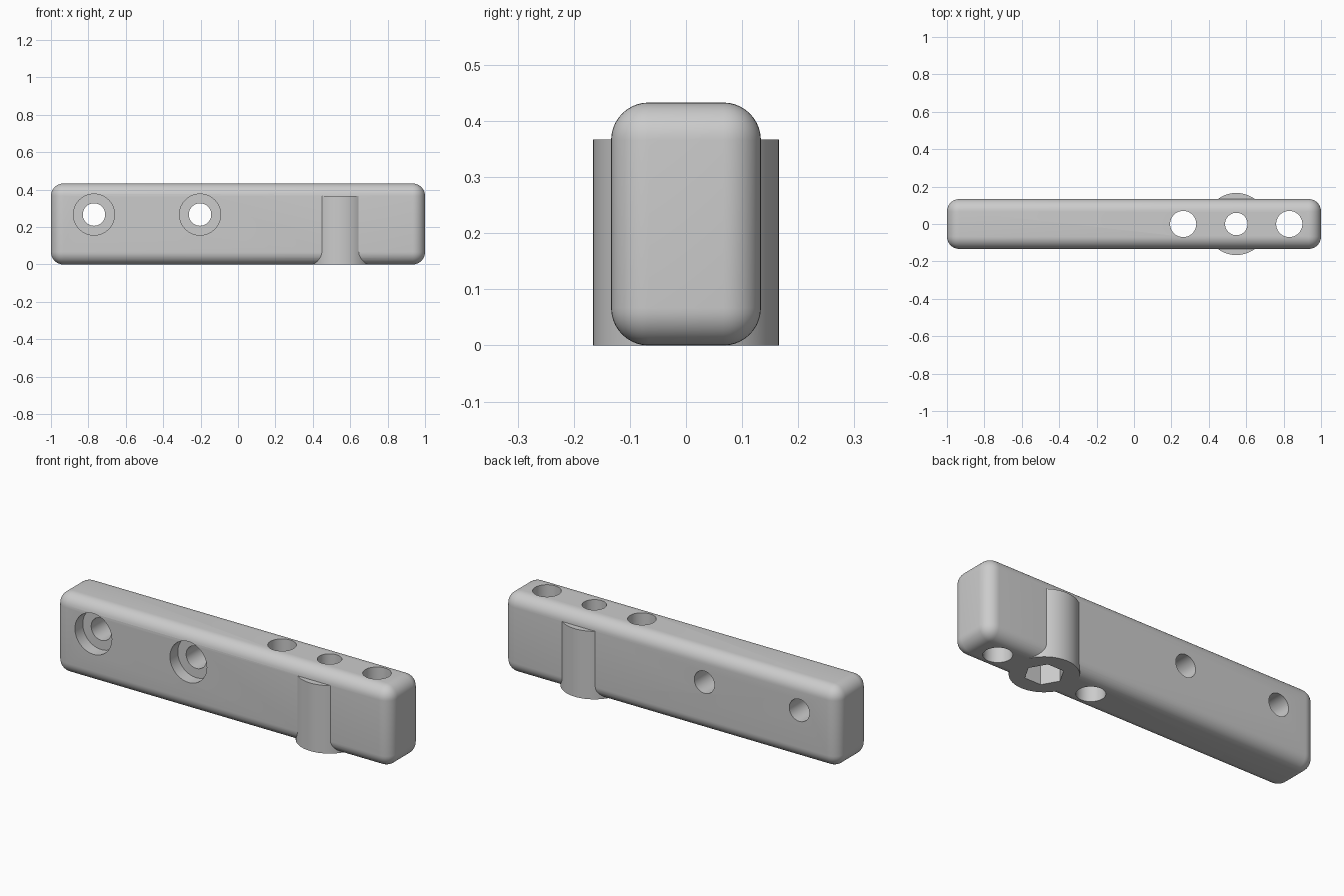
import bpy
from math import radians

cube = bpy.data.objects.get("Cube")
if cube:
    bpy.data.objects.remove(cube, do_unlink=True)

LENGTH, DEPTH, HEIGHT = 2.0, 0.267, 0.433
BOSS_X, BOSS_TOP = 0.547, 0.367

grey = bpy.data.materials.new("plain grey")
grey.use_nodes = True
grey.diffuse_color = (0.6, 0.6, 0.6, 1)
grey.node_tree.nodes["Principled BSDF"].inputs["Base Color"].default_value = (0.6, 0.6, 0.6, 1)


def cylinder(name, radius, start, end, x, z=None, sides=64):
    """Upright cylinder from start to end, or along y at height z if given."""
    middle = (start + end) / 2
    upright = z is None
    bpy.ops.mesh.primitive_cylinder_add(
        vertices=sides, radius=radius, depth=end - start,
        location=(x, 0, middle) if upright else (x, middle, z),
        rotation=(0, 0, 0) if upright else (radians(90), 0, 0))
    obj = bpy.context.object
    obj.name = name
    return obj


def apply_all(obj):
    bpy.ops.object.select_all(action="DESELECT")
    obj.select_set(True)
    bpy.context.view_layer.objects.active = obj
    for mod in list(obj.modifiers):
        bpy.ops.object.modifier_apply(modifier=mod.name)


def combine(target, tool, operation):
    mod = target.modifiers.new(operation.lower(), "BOOLEAN")
    mod.operation = operation
    mod.solver = "EXACT"
    mod.object = tool
    apply_all(target)
    bpy.data.objects.remove(tool, do_unlink=True)


# Rounded bar
bpy.ops.mesh.primitive_cube_add(size=1, location=(0, 0, HEIGHT / 2))
bar = bpy.context.object
bar.name = "mounting_bar"
bar.scale = (LENGTH, DEPTH, HEIGHT)
bpy.ops.object.transform_apply(location=False, rotation=False, scale=True)
bevel = bar.modifiers.new("rounded_edges", "BEVEL")
bevel.width = 0.067
bevel.segments = 10
apply_all(bar)

# Round boss bulging from both sides
combine(bar, cylinder("boss", 0.166, 0, BOSS_TOP, BOSS_X, sides=96), "UNION")

# Three vertical holes, the middle one narrower
for x, radius in ((0.263, 0.07), (BOSS_X, 0.06), (0.83, 0.07)):
    combine(bar, cylinder("vertical_hole", radius, -0.1, 0.6, x), "DIFFERENCE")

# Hexagonal nut pocket below the boss (corners on the x axis)
pocket = cylinder("nut_pocket", 0.096, -0.1, 0.13, BOSS_X, sides=6)
pocket.rotation_euler.z = radians(30)
combine(bar, pocket, "DIFFERENCE")

# Two screw holes through the bar with counterbores at the front
for x in (-0.77, -0.203):
    combine(bar, cylinder("screw_hole", 0.06, -0.3, 0.3, x, 0.267), "DIFFERENCE")
    combine(bar, cylinder("counterbore", 0.11, -0.3, 0.067 - DEPTH / 2, x, 0.267), "DIFFERENCE")

bar.data.materials.clear()
bar.data.materials.append(grey)
for face in bar.data.polygons:
    face.material_index = 0
apply_all(bar)
bpy.ops.object.shade_smooth_by_angle(angle=radians(30))
